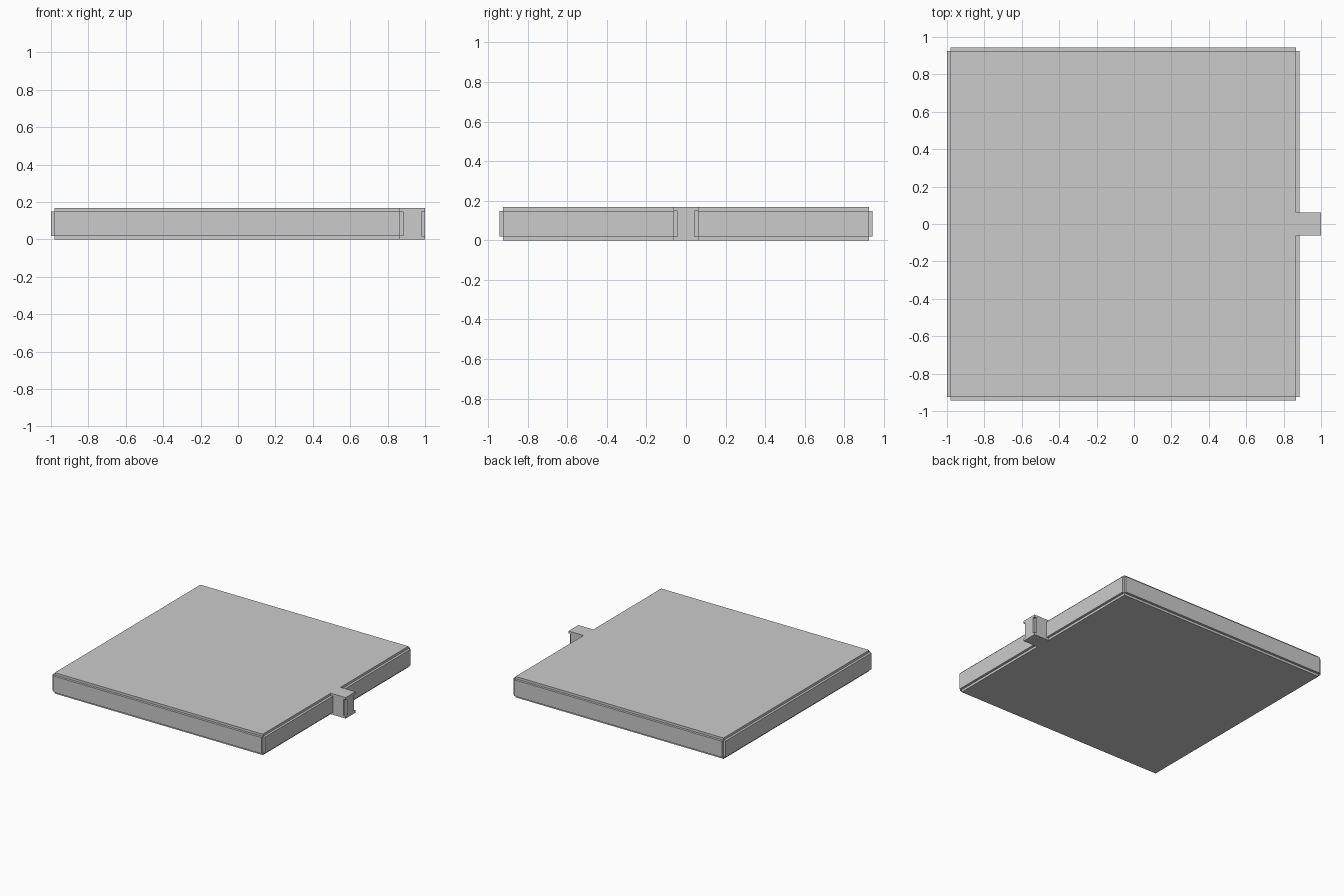
import bpy, bmesh
from itertools import product

if "Cube" in bpy.data.objects:
    bpy.data.objects.remove(bpy.data.objects["Cube"])

# Grid planes: 0.02 steps along every edge, plus the tab
STEP = 0.019
X0, X1, XT = -1.0, 0.886, 1.0
Y, T, H = 0.943, 0.0625, 0.168
xs = [X0, X0 + STEP, X1 - STEP, X1, XT - STEP, XT]
ys = [-Y, -Y + STEP, -T, -T + STEP, T - STEP, T, Y - STEP, Y]
zs = [0, STEP, H - STEP, H]


def solid(x, y, z):
    """True where the point lies inside the notched slab or its tab."""
    ox = x < xs[1] or x > xs[2]
    oy = abs(y) > Y - STEP
    oz = z < zs[1] or z > zs[2]
    slab = x < X1 and ox + oy + oz <= 1
    corner_notch = x > xs[4] and abs(y) > T - STEP and not oz
    tab = x > xs[2] and abs(y) < T and not corner_notch
    return slab or tab


def stepped_solid(name, grid, inside):
    """Skin the filled cells of a grid with their outward faces."""
    dims = [len(g) - 1 for g in grid]

    def filled(c):
        if any(i < 0 or i >= n for i, n in zip(c, dims)):
            return False
        return inside(*[(g[i] + g[i + 1]) / 2 for g, i in zip(grid, c)])

    bm = bmesh.new()
    for cell in product(*map(range, dims)):
        if not filled(cell):
            continue
        for axis, side in product(range(3), (0, 1)):
            near = list(cell)
            near[axis] += 2 * side - 1
            if filled(near):
                continue
            u, v = (axis + 1) % 3, (axis + 2) % 3
            corners = []
            for du, dv in ((0, 0), (1, 0), (1, 1), (0, 1)):
                i = list(cell)
                i[axis] += side
                i[u] += du
                i[v] += dv
                corners.append(bm.verts.new([grid[k][i[k]] for k in range(3)]))
            bm.faces.new(corners if side else corners[::-1])
    bmesh.ops.remove_doubles(bm, verts=bm.verts, dist=1e-5)
    # Merge the coplanar cells into large flat faces
    bmesh.ops.dissolve_limit(bm, angle_limit=0.01, verts=bm.verts, edges=bm.edges)
    mesh = bpy.data.meshes.new(name)
    bm.to_mesh(mesh)
    bm.free()
    obj = bpy.data.objects.new(name, mesh)
    bpy.context.collection.objects.link(obj)
    return obj


# Notched slab with its side tab
stepped_solid("slab_with_tab", (xs, ys, zs), solid)
